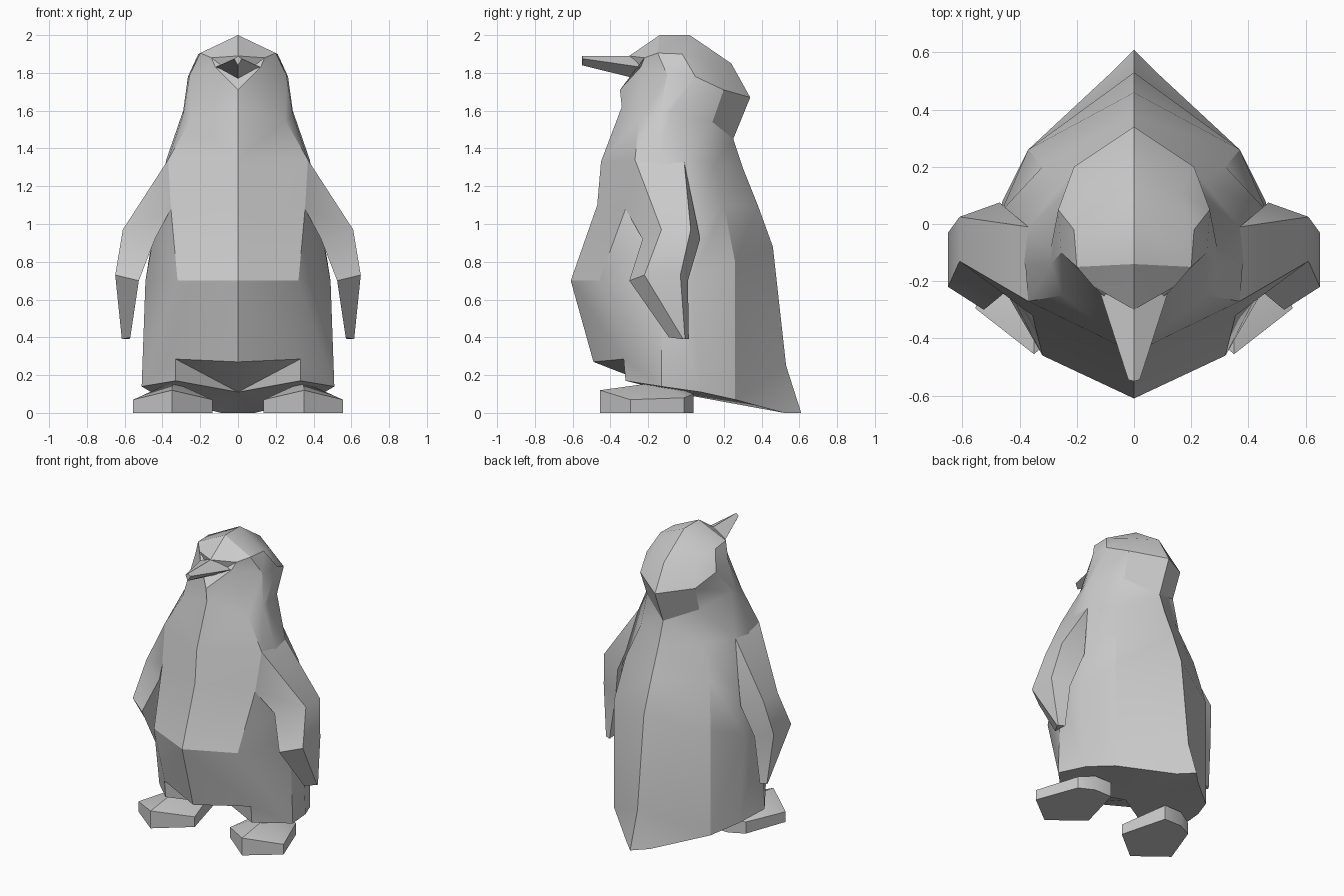
import bpy
import bmesh
import math

cube = bpy.data.objects.get("Cube")
if cube:
    bpy.data.objects.remove(cube, do_unlink=True)

GREY = (0.6, 0.6, 0.6, 1.0)
plumage = bpy.data.materials.new("plain_grey")
plumage.use_nodes = True
plumage.diffuse_color = GREY
shader = next(n for n in plumage.node_tree.nodes if n.type == 'BSDF_PRINCIPLED')
shader.inputs["Base Color"].default_value = GREY
shader.inputs["Roughness"].default_value = 0.8


def add_ring(bm, points):
    return [bm.verts.new(p) for p in points]


def bridge(bm, lower, upper, closed=False, split=False):
    """Join two rings of equal length, optionally splitting each quad."""
    count = len(lower)
    for i in range(count if closed else count - 1):
        j = (i + 1) % count
        if split:
            bm.faces.new((lower[i], lower[j], upper[i]))
            bm.faces.new((lower[j], upper[j], upper[i]))
        else:
            bm.faces.new((lower[i], lower[j], upper[j], upper[i]))


def fan(bm, rim, centre):
    for a, b in zip(rim, rim[1:]):
        bm.faces.new((a, b, centre))


def finish(bm, name):
    """Mirror the left half to the right, then make a shaded object."""
    bmesh.ops.mirror(bm, geom=bm.verts[:] + bm.edges[:] + bm.faces[:],
                     axis='X', merge_dist=0.0001)
    bmesh.ops.remove_doubles(bm, verts=bm.verts[:], dist=0.0001)
    bmesh.ops.recalc_face_normals(bm, faces=bm.faces[:])
    mesh = bpy.data.meshes.new(name)
    bm.to_mesh(mesh)
    bm.free()
    mesh.materials.append(plumage)
    obj = bpy.data.objects.new(name, mesh)
    bpy.context.collection.objects.link(obj)
    bpy.ops.object.select_all(action='DESELECT')
    obj.select_set(True)
    bpy.context.view_layer.objects.active = obj
    bpy.ops.object.shade_smooth_by_angle(angle=math.radians(30))
    return obj


# Body and head: half rings running from the front centre to the back centre
hem = [(0, -.49, .27), (.33, -.33, .285), (.51, -.13, .14),
       (.46, .08, .11), (.37, .26, .07), (0, .53, .25)]
hips = [(0, -.61, .7), (.32, -.46, .7), (.49, -.13, .7),
        (.47, .03, .7), (.37, .26, .8), (0, .46, .88)]
chest = [(0, -.47, 1.1), (.355, -.32, 1.08), (.44, -.14, .97),
         (.45, .06, .95), (.32, .2, 1.1), (0, .38, 1.1)]
shoulders = [(0, -.45, 1.33), (.37, -.27, 1.34), (.38, -.14, 1.34),
             (.37, -.01, 1.33), (.24, .15, 1.32), (0, .3, 1.3)]
neck = [(0, -.34, 1.62), (.25, -.25, 1.55), (.29, -.14, 1.58),
        (.29, -.08, 1.6), (.2, .14, 1.54), (0, .25, 1.45)]
cheeks = [(0, -.35, 1.71), (.12, -.24, 1.83), (.255, -.1, 1.79),
          (.265, .05, 1.78), (.21, .2, 1.71), (0, .34, 1.67)]
brow = [(0, -.27, 1.77), (.14, -.22, 1.88), (.2, -.15, 1.905),
        (.21, -.02, 1.9), (.16, .11, 1.86), (0, .24, 1.85)]

bm = bmesh.new()
rings = [add_ring(bm, r) for r in (hem, hips, chest, shoulders, neck, cheeks, brow)]
for k, (low, high) in enumerate(zip(rings, rings[1:])):
    bridge(bm, low, high, split=(k == 0))

# Crown
top = rings[-1]
bill_root = bm.verts.new((0, -.3, 1.89))
crown_front = bm.verts.new((0, -.14, 2))
crown_back = bm.verts.new((0, .02, 2))
bm.faces.new((top[0], top[1], bill_root))
bm.faces.new((bill_root, top[1], crown_front))
bm.faces.new((top[1], top[2], crown_front))
bm.faces.new((top[2], top[3], crown_back, crown_front))
fan(bm, top[3:], crown_back)

# Tail point and sloping underside
base = rings[0]
leg = bm.verts.new((.33, -.32, .17))
tail_side = bm.verts.new((.09, .52, 0))
tail_tip = bm.verts.new((0, .61, 0))
belly = bm.verts.new((0, -.08, .11))
bm.faces.new((base[1], leg, base[2]))
bm.faces.new((base[4], tail_side, base[5]))
bm.faces.new((tail_side, tail_tip, base[5]))
fan(bm, [base[0], base[1], leg] + base[2:5] + [tail_side, tail_tip], belly)
finish(bm, "body")

# Flippers: rings ordered outer front, outer back, inner back, inner front
flipper = [
    [(.37, -.27, 1.34), (.37, -.01, 1.33), (.35, -.03, 1.3), (.355, -.32, 1.08)],
    [(.61, -.13, .97), (.61, .025, .97), (.47, .075, .92), (.44, -.23, .92)],
    [(.65, -.22, .73), (.65, -.03, .73), (.53, .01, .7), (.525, -.3, .7)],
    [(.615, -.015, .39), (.615, -.005, .39), (.575, .015, .39), (.57, -.09, .4)],
]
bm = bmesh.new()
rings = [add_ring(bm, r) for r in flipper]
for low, high in zip(rings, rings[1:]):
    bridge(bm, low, high, closed=True)
bm.faces.new(rings[0])
bm.faces.new(rings[-1])
finish(bm, "flippers")

# Beak
bm = bmesh.new()
root = add_ring(bm, [(0, -.29, 1.89), (.12, -.235, 1.83), (0, -.265, 1.77)])
tip = add_ring(bm, [(0, -.55, 1.89), (.02, -.545, 1.875), (0, -.55, 1.84)])
bridge(bm, root, tip)
bm.faces.new(root)
bm.faces.new(tip)
finish(bm, "beak")

# Feet: a six-sided sole with a domed top
sole = [(.35, -.455), (.555, -.295), (.45, -.01), (.35, .04), (.22, .04), (.135, -.28)]
heights = [.12, .07, .08, .1, .1, .07]
bm = bmesh.new()
bottom = add_ring(bm, [(x, y, 0) for x, y in sole])
rim = add_ring(bm, [(x, y, z) for (x, y), z in zip(sole, heights)])
bridge(bm, bottom, rim, closed=True)
bm.faces.new(bottom)
fan(bm, rim + rim[:1], bm.verts.new((.345, -.13, .165)))
finish(bm, "feet")
